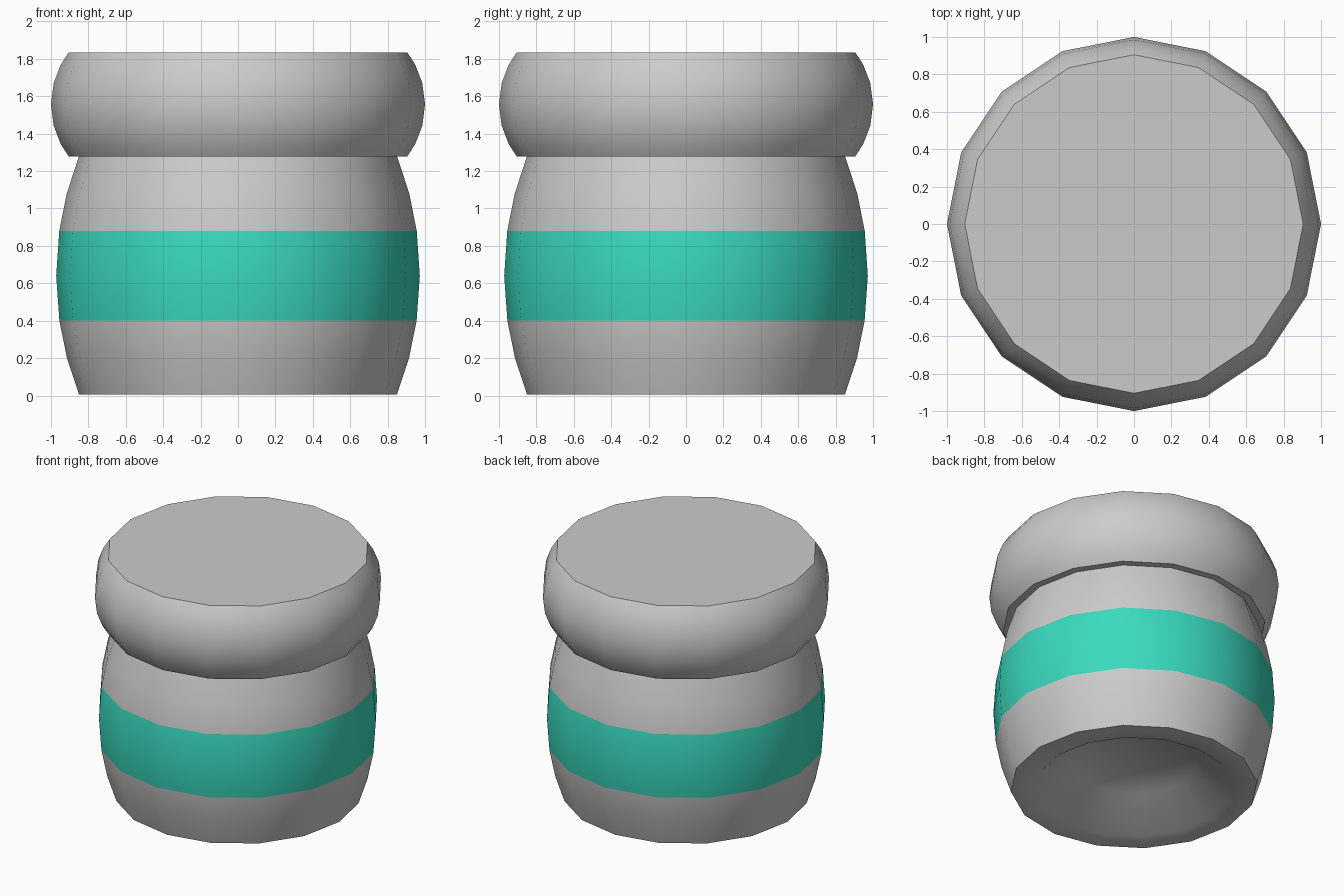
import bpy, bmesh, math

if "Cube" in bpy.data.objects:
    bpy.data.objects.remove(bpy.data.objects["Cube"])

SIDES = 16


def material(name, rgb):
    m = bpy.data.materials.new(name)
    m.diffuse_color = (*rgb, 1)
    m.use_nodes = True
    m.node_tree.nodes["Principled BSDF"].inputs["Base Color"].default_value = m.diffuse_color
    return m


grey = material("light grey", (0.60, 0.60, 0.60))
teal = material("teal", (0.042, 0.70, 0.52))


def lathe(name, profile, mats, sharp=35):
    """Revolve (radius, z) points around z; ends are capped with flat polygons."""
    bm = bmesh.new()
    rings = [[bm.verts.new((r * math.cos(2 * math.pi * i / SIDES),
                            r * math.sin(2 * math.pi * i / SIDES), z))
              for i in range(SIDES)] for r, z in profile]
    for a, b in zip(rings, rings[1:]):
        for i in range(SIDES):
            j = (i + 1) % SIDES
            bm.faces.new((a[i], a[j], b[j], b[i]))
    bm.faces.new(rings[0][::-1])
    bm.faces.new(rings[-1])
    bmesh.ops.recalc_face_normals(bm, faces=bm.faces)
    me = bpy.data.meshes.new(name)
    bm.to_mesh(me)
    bm.free()
    ob = bpy.data.objects.new(name, me)
    bpy.context.collection.objects.link(ob)
    for m in mats:
        me.materials.append(m)
    bpy.ops.object.select_all(action='DESELECT')
    ob.select_set(True)
    bpy.context.view_layer.objects.active = ob
    bpy.ops.object.shade_smooth_by_angle(angle=math.radians(sharp))
    return ob


def bulge(r_end, r_mid, z0, z1, zs):
    """Circular-arc barrel profile through the given heights."""
    half, sag = (z1 - z0) / 2, r_mid - r_end
    R = (half * half + sag * sag) / (2 * sag)
    mid = (z0 + z1) / 2
    return [(r_mid - R + math.sqrt(R * R - (z - mid) ** 2), z) for z in zs]


# jar body with a hollowed underside and a painted band
body_z = [0.005, 0.20, 0.40, 0.64, 0.88, 1.08, 1.28]
dish = [(0.43, 0.20), (0.68, 0.005)]
body = lathe("jar_body", dish + bulge(0.85, 0.972, 0.005, 1.28, body_z), [grey, teal], 42)
for p in body.data.polygons:
    x, y, z = p.center
    if 0.40 < z < 0.88 and math.hypot(x, y) > 0.8:
        p.material_index = 1

# overhanging rounded lid
lid_z = [1.28 + 0.555 * (0.5 - 0.5 * math.cos(math.pi * (0.12 + 0.76 * k / 6)) - 0.035)
         / 0.93 for k in range(7)]
lid_z[0], lid_z[-1] = 1.278, 1.835
lathe("jar_lid", bulge(0.905, 1.0, 1.278, 1.835, lid_z), [grey])
